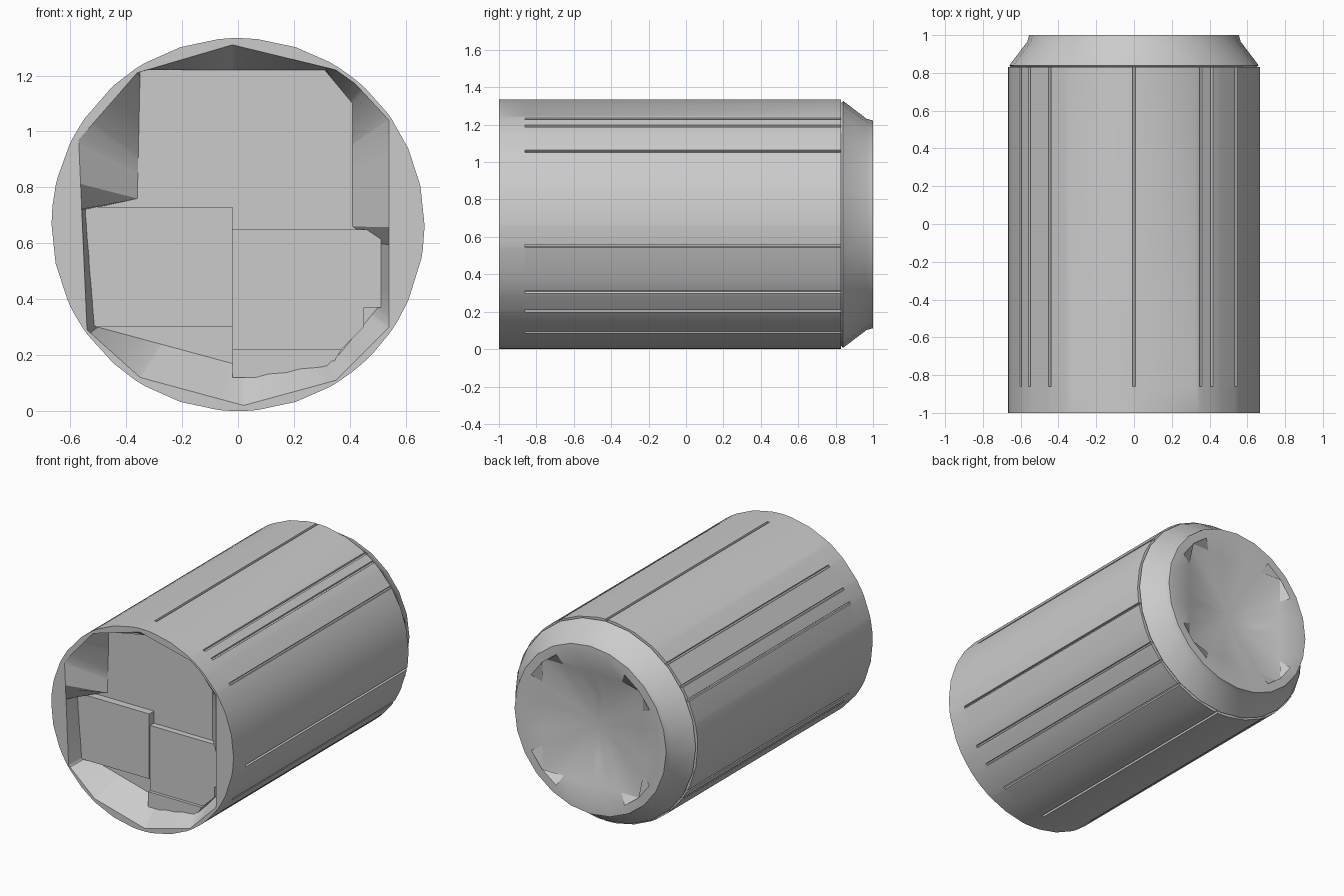
import bpy, bmesh
from math import radians, degrees, cos, sin, atan2, pi
from mathutils import Vector

if "Cube" in bpy.data.objects:
    bpy.data.objects.remove(bpy.data.objects["Cube"])

R = 0.667          # can radius, also the height of its axis

metal = bpy.data.materials.new("plain_grey")
metal.use_nodes = True
GREY = (0.6, 0.6, 0.6, 1)
metal.diffuse_color = GREY
metal.node_tree.nodes["Principled BSDF"].inputs["Base Color"].default_value = GREY

# Angles of the lengthwise seams between the body panels
SEAMS = [36, 52, 58, 90, 132, 146, 154, 208, 214, 237, 272, 300, 316, 327, 350]

# Outlines (x, z) of the opening's lip and the floor of its recess
LIP = [(-.02, 1.31), (.35, 1.22), (.42, 1.17), (.54, 1.04), (.54, .30), (.35, .11),
       (.02, .02), (-.35, .12), (-.54, .29), (-.57, .97), (-.36, 1.21)]
FLOOR = [(-.02, 1.22), (.31, 1.22), (.41, 1.1), (.41, .66), (.5, .6), (.5, .37),
         (.36, .2), (-.02, .17), (-.5, .3), (-.54, .72), (-.36, .76), (-.35, 1.22)]


def angle_of(p):
    return degrees(atan2(p[1] - R, p[0])) % 360


def outline_radius(points, a):
    """Distance from the axis to a closed outline in direction a."""
    d = Vector((cos(radians(a)), sin(radians(a))))
    best = 0
    for i, p in enumerate(points):
        p, q = Vector(p), Vector(points[(i + 1) % len(points)])
        p.y -= R
        q.y -= R
        e = q - p
        den = d.x * e.y - d.y * e.x
        if abs(den) < 1e-9:
            continue
        t = (p.x * e.y - p.y * e.x) / den
        s = (p.x * d.y - p.y * d.x) / den
        if -0.001 <= s <= 1.001 and t > best:
            best = t
    return best


def seam_gap(a):
    return min(abs((a - s + 180) % 360 - 180) for s in SEAMS)


def body_radius(a):
    return R - 0.014 if seam_gap(a) < 0.45 else R


def circle(r):
    return lambda a: r


# Shared set of directions for every ring
angles = {float(k) for k in range(0, 360, 12) if seam_gap(k) > 2}
angles |= {round(angle_of(p), 2) for p in LIP + FLOOR}
for s in SEAMS:
    angles |= {s - 0.7, s - 0.4, s + 0.4, s + 0.7}
ANGLES = sorted(angles)


def finish(bm, name, sharp=25):
    bmesh.ops.recalc_face_normals(bm, faces=bm.faces)
    mesh = bpy.data.meshes.new(name)
    bm.to_mesh(mesh)
    bm.free()
    mesh.materials.append(metal)
    ob = bpy.data.objects.new(name, mesh)
    bpy.context.collection.objects.link(ob)
    bpy.ops.object.select_all(action='DESELECT')
    ob.select_set(True)
    bpy.context.view_layer.objects.active = ob
    bpy.ops.object.shade_smooth_by_angle(angle=radians(sharp))
    return ob


def loft(name, rings, directions, cap_first=False, cap_last=False):
    """Join rings of (y, radius function) into one skin."""
    bm = bmesh.new()
    loops = []
    for y, radius in rings:
        loops.append([bm.verts.new((radius(a) * cos(radians(a)), y,
                                    R + radius(a) * sin(radians(a)))) for a in directions])
    n = len(directions)
    for A, B in zip(loops, loops[1:]):
        for i in range(n):
            j = (i + 1) % n
            bm.faces.new((A[i], A[j], B[j], B[i]))
    for wanted, loop, y in ((cap_first, loops[0], rings[0][0]), (cap_last, loops[-1], rings[-1][0])):
        if wanted:
            c = bm.verts.new((0, y, R))
            for i in range(n):
                bm.faces.new((loop[i], loop[(i + 1) % n], c))
    return finish(bm, name)


# Body with flared front recess: floor, lip, front band, seamed panels
loft("body", [
    (-0.85, lambda a: outline_radius(FLOOR, a)),
    (-1.0, lambda a: outline_radius(LIP, a)),
    (-1.0, circle(R)),
    (-0.86, circle(R)),
    (-0.86, body_radius),
    (0.83, body_radius),
    (0.83, circle(0.6)),
], ANGLES, cap_first=True)

# Tapered shoulder and dished base with a diamond-shaped centre
COARSE = [k * 15 for k in range(24)]
loft("shoulder_and_base", [
    (0.82, circle(0.64)),
    (0.84, circle(0.66)),
    (0.965, circle(0.565)),
    (1.0, circle(0.555)),
    (1.0, circle(0.5)),
    (0.975, lambda a: 0.4 / max(abs(cos(radians(a))), abs(sin(radians(a)))) * 0.92),
    (0.915, lambda a: 0.22 / (abs(cos(radians(a))) + abs(sin(radians(a))))),
], COARSE, cap_last=True)


# Raised panels on the lower half of the recess floor
def panel(name, outline, front, back):
    bm = bmesh.new()
    face = bm.faces.new([bm.verts.new((x, back, z)) for x, z in outline])
    ext = bmesh.ops.extrude_face_region(bm, geom=[face])
    verts = [v for v in ext["geom"] if isinstance(v, bmesh.types.BMVert)]
    bmesh.ops.translate(bm, verts=verts, vec=(0, front - back, 0))
    return finish(bm, name)


panel("recess_panel_right", [(-.55, .3), (-.02, .3), (-.02, .73), (-.55, .73)], -0.9, -0.84)
panel("recess_panel_left", [(-.02, .22), (.37, .22), (.45, .3), (.45, .37), (.53, .37), (.53, .65), (-.02, .65)],
      -0.89, -0.84)
panel("recess_step", [(-.02, .12), (.31, .12), (.37, .22), (-.02, .22)], -0.91, -0.84)
